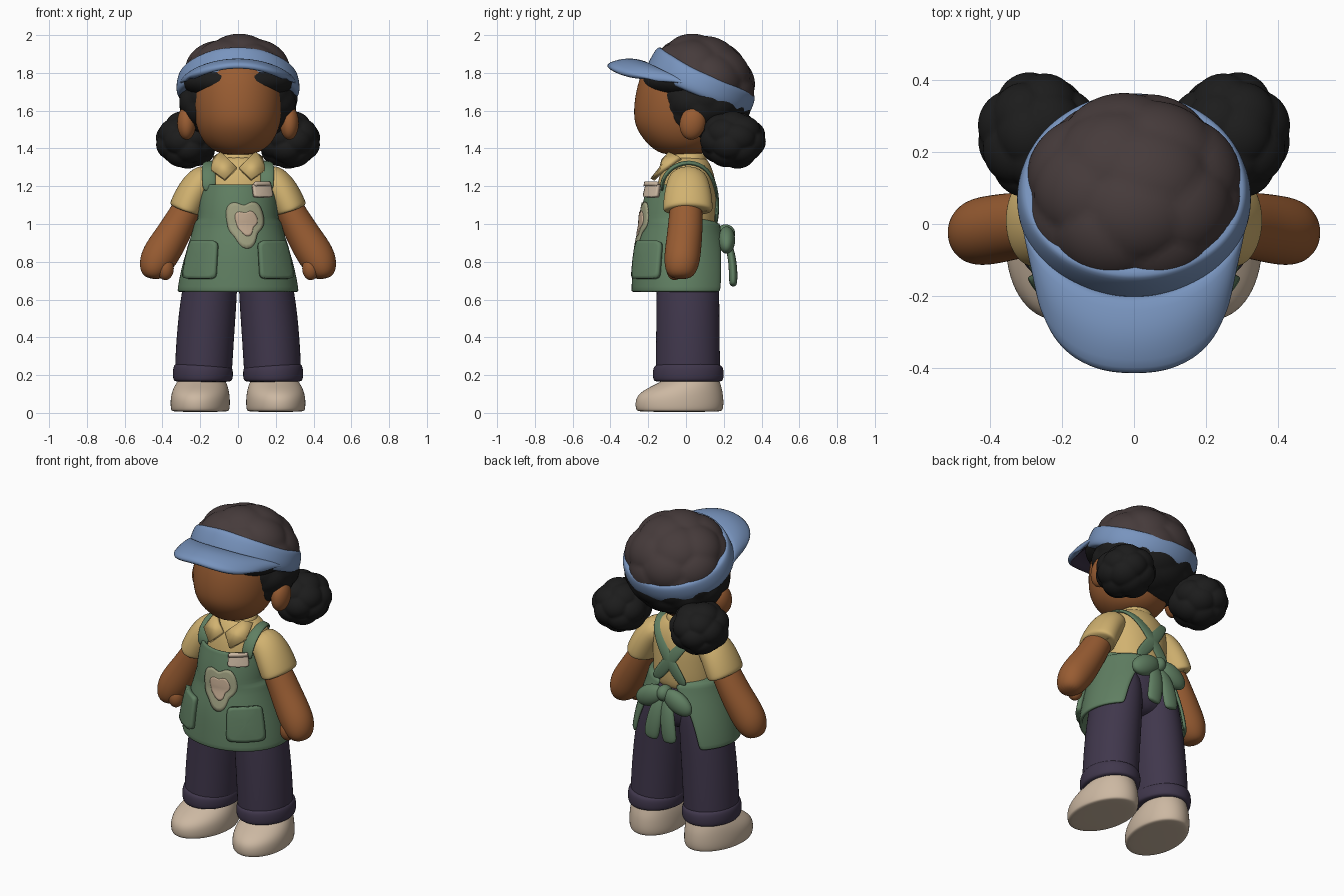
import bpy, bmesh, math
from math import sin, cos, pi, radians
from mathutils import Vector, Matrix
from mathutils.bvhtree import BVHTree

if "Cube" in bpy.data.objects:
    bpy.data.objects.remove(bpy.data.objects["Cube"])

def colour(name, r, g, b):
    m = bpy.data.materials.new(name)
    m.diffuse_color = [((c / 255 + .055) / 1.055) ** 2.4 for c in (r, g, b)] + [1]
    m.use_nodes = True
    m.node_tree.nodes["Principled BSDF"].inputs["Base Color"].default_value = m.diffuse_color
    return m

SKIN = colour("brown skin", 152, 92, 50)
GREEN = colour("apron green", 96, 127, 98)
YELLOW = colour("shirt yellow", 209, 178, 112)
PURPLE = colour("dark purple", 64, 55, 76)
BEIGE = colour("shoe beige", 204, 184, 162)
BLUE = colour("visor blue", 120, 148, 190)
BROWN = colour("crown dark brown", 70, 59, 59)
BLACK = colour("hair black", 28, 28, 28)
PALE = colour("patch pale green", 158, 159, 128)
PINK = colour("patch pale pink", 195, 170, 145)

def mesh(name, verts, faces, mats, mirror=False, solid=0, sub=0):
    me = bpy.data.meshes.new(name)
    me.from_pydata([tuple(v) for v in verts], [], faces)
    for m in mats:
        me.materials.append(m)
    for p in me.polygons:
        p.use_smooth = True
    ob = bpy.data.objects.new(name, me)
    bpy.context.collection.objects.link(ob)
    if mirror:
        ob.modifiers.new("mirror", 'MIRROR').use_mirror_merge = False
    if solid:
        s = ob.modifiers.new("thickness", 'SOLIDIFY')
        s.thickness, s.offset = solid, 0
        s.material_offset = len(mats) - 1
    if sub:
        s = ob.modifiers.new("smooth", 'SUBSURF')
        s.levels = s.render_levels = sub
    return ob

def loft(name, rings, mat, mirror=False, ref=(0, 1, 0), n=16, sub=2, place=None, axis=None):
    """Closed tube through rings of (x, y, z, radius_u, radius_v)."""
    verts, c = [], [Vector(r[:3]) for r in rings]
    for i, r in enumerate(rings):
        t = Vector(axis) if axis else (c[min(i + 1, len(c) - 1)] - c[max(i - 1, 0)]).normalized()
        v = Vector(ref)
        v = (v - t * v.dot(t)).normalized()
        u = v.cross(t)
        verts += [c[i] + u * r[3] * cos(2 * pi * k / n) + v * r[4] * sin(2 * pi * k / n) for k in range(n)]
    faces = [(i * n + k, i * n + (k + 1) % n, (i + 1) * n + (k + 1) % n, (i + 1) * n + k)
             for i in range(len(rings) - 1) for k in range(n)]
    faces += [tuple(range(n))[::-1], tuple(range(len(verts) - n, len(verts)))]
    if place:
        verts = [place(v) for v in verts]
    return mesh(name, verts, faces, [mat], mirror, 0, sub)

def blob(name, loc, size, mat, mirror=False, lobes=0, amp=0, rot=None, flat_below=1):
    """Ellipsoid, optionally divided into rounded lobes."""
    bm = bmesh.new()
    bmesh.ops.create_icosphere(bm, subdivisions=5 if lobes else 4, radius=1)
    seeds = []
    for i in range(lobes):
        z = 1 - (2 * i + 1) / lobes
        r = math.sqrt(1 - z * z)
        seeds.append(Vector((r * cos(i * 2.39996), r * sin(i * 2.39996), z)))
    for v in bm.verts:
        d = v.co.normalized()
        k = 1
        if seeds:
            a = math.acos(min(1, max(d.dot(s) for s in seeds)))
            k = 1 - amp * min(1.3, a * math.sqrt(lobes) / 2.2) ** 2
        p = Vector((d.x * size[0], d.y * size[1], d.z * size[2])) * k
        if p.z < 0:
            p.z *= flat_below
        v.co = (rot @ p if rot else p) + Vector(loc)
    bm.verts.index_update()
    verts = [v.co.copy() for v in bm.verts]
    faces = [[v.index for v in f.verts] for f in bm.faces]
    bm.free()
    return mesh(name, verts, faces, [mat], mirror)

def grid_faces(rows, cols):
    return [(i * cols + j, i * cols + j + 1, (i + 1) * cols + j + 1, (i + 1) * cols + j)
            for i in range(rows - 1) for j in range(cols - 1)]

# Shoes, turned out slightly
turn = Matrix.Rotation(radians(7), 3, 'Z')
loft("shoe", [(0, 0, .005, .145, .22), (0, 0, .012, .157, .236), (0, 0, .05, .16, .241), (0, .003, .09, .158, .235),
              (0, .022, .125, .15, .21), (0, .055, .16, .135, .165), (0, .075, .19, .115, .135), (0, .075, .2, .09, .11)],
     BEIGE, True, axis=(0, 0, 1), place=lambda v: turn @ v + Vector((.2, -.035, 0)))

# Trousers
loft("trouser_leg", [(.186, .01, .18, .15, .17), (.184, .01, .2, .155, .175), (.174, .01, .4, .156, .172),
                     (.154, .01, .62, .152, .17), (.132, .01, .78, .135, .168), (.11, .01, .95, .1, .15)], PURPLE, True)
loft("trouser_cuff", [(.186, .012, .162, .145, .175), (.186, .012, .172, .161, .19), (.186, .012, .21, .164, .193),
                      (.185, .012, .247, .16, .188), (.184, .012, .258, .14, .165)], PURPLE, True)
loft("hips", [(0, .01, .68, .15, .11), (0, .01, .78, .23, .16), (0, .01, .9, .21, .168), (0, .01, .99, .19, .15)], PURPLE)

# Shirt, sleeves and collar
loft("shirt", [(0, 0, .92, .19, .15), (0, 0, 1.0, .2, .168), (0, 0, 1.12, .2, .168), (0, .005, 1.22, .205, .158),
               (0, .01, 1.29, .195, .138), (0, .015, 1.335, .14, .11), (0, .015, 1.36, .09, .085)], YELLOW)
loft("sleeve", [(.13, .01, 1.27, .07, .09), (.2, .01, 1.22, .09, .115), (.245, .01, 1.15, .092, .13),
                (.275, .01, 1.085, .092, .135), (.282, .01, 1.065, .088, .13), (.28, .01, 1.07, .06, .09)], YELLOW, True)
loft("collar_band", [(0, .015, 1.29, .115, .1), (0, .015, 1.33, .115, .1), (0, .015, 1.37, .098, .09),
                     (0, .015, 1.375, .08, .08)], YELLOW)
mesh("collar_flap", [(.008, -.13, 1.295), (.07, -.178, 1.235), (.14, -.125, 1.285), (.125, -.03, 1.35),
                     (.085, -.085, 1.375), (.045, -.12, 1.335)], [(0, 1, 2, 5), (2, 3, 4, 5)], [YELLOW], True, .025)

# Arms and hands
loft("arm", [(.22, 0, 1.17, .07, .08), (.275, 0, 1.07, .082, .09), (.335, -.005, .96, .09, .095), (.39, -.015, .87, .1, .098),
             (.433, -.022, .8, .097, .097), (.455, -.03, .74, .072, .08), (.46, -.03, .71, .035, .045)], SKIN, True)
blob("thumb", (.385, -.06, .765), (.045, .045, .062), SKIN, True)

# Apron: a skirt wrapping to the back and a bib above the waist
rows = [(.64, .312, .27, -.01, 134), (.655, .311, .27, -.01, 136), (.75, .295, .262, -.012, 139), (.86, .264, .245, -.02, 146),
        (.94, .239, .222, -.024, 158), (.99, .224, .208, -.025, 168), (1.01, .222, .207, -.026, 164),
        (1.025, .219, .205, -.027, 110), (1.08, .211, .2, -.025, 80), (1.15, .2, .19, -.02, 68),
        (1.2, .19, .18, -.015, 64), (1.21, .19, .18, -.015, 63)]
cols = 33
verts = []
for z, rx, ry, cy, half in rows:
    for j in range(cols):
        a = radians(half) * (2 * j / (cols - 1) - 1)
        verts.append((rx * sin(a), cy - ry * cos(a), z))
apron = mesh("apron", verts, grid_faces(len(rows), cols), [GREEN], False, .02, 1)
loft("apron_strap", [(.152, -.125, 1.17, .01, .036), (.153, -.13, 1.22, .012, .038), (.158, -.09, 1.295, .013, .038),
                     (.15, 0, 1.332, .014, .038), (.125, .085, 1.312, .014, .038), (.08, .143, 1.25, .012, .038),
                     (.0, .17, 1.13, .012, .038), (-.11, .158, .99, .012, .038)], GREEN, True, ref=(1, 0, 0), n=10)

# Bow at the back
blob("bow_knot", (0, .21, .95), (.042, .05, .048), GREEN)
blob("bow_loop", (.095, .215, .915), (.1, .045, .062), GREEN, True, rot=Matrix.Rotation(radians(28), 3, 'Y'))
loft("bow_tail", [(.01, .2, .95, .015, .02), (.035, .235, .87, .022, .045), (.05, .25, .77, .024, .052),
                  (.062, .25, .69, .024, .052), (.065, .25, .67, .015, .035)], GREEN, True, ref=(1, 0, 0), n=10)

# Plates laid on the apron surface
bpy.context.view_layer.update()
tree = BVHTree.FromObject(apron, bpy.context.evaluated_depsgraph_get())

def plate(name, ang, z, shape, mat, lift, thick, mirror=False, n=40, rings=7):
    verts = []
    for i in range(rings):
        for k in range(n):
            x, dz = shape(2 * pi * k / n)
            s = (i + .02) / (rings - 1 + .02)
            a = ang + x * s / .25
            d = Vector((sin(a), -cos(a), 0))
            hit = tree.ray_cast(Vector((0, -.03, z + dz * s)) + d, -d)[0]
            verts.append((hit or Vector((0, -.03, z + dz * s)) + d * .2) + d * lift)
    faces = [(i * n + k, i * n + (k + 1) % n, (i + 1) * n + (k + 1) % n, (i + 1) * n + k)
             for i in range(rings - 1) for k in range(n)] + [tuple(range(n))[::-1]]
    return mesh(name, verts, faces, [mat], mirror, thick)

def box(w, h, p=.25):
    sg = lambda v: math.copysign(abs(v) ** p, v)
    return lambda t: (w * sg(cos(t)), h * sg(sin(t)))

def splash(rx, rz, b):
    k = lambda t: 1 + .16 * sin(3 * t) + .07 * cos(5 * t + b)
    return lambda t: (rx * cos(t) * k(t), rz * sin(t) * k(t))

plate("pocket", .82, .81, box(.095, .1), GREEN, .012, .032, True)
plate("patch", .18, 1.01, splash(.118, .115, 1), PALE, .003, .009)
plate("patch_centre", .2, 1.01, splash(.066, .062, .5), PINK, .007, .009)
plate("name_tag", .7, 1.178, box(.07, .036), BEIGE, .014, .025)

# Head
loft("neck", [(0, .015, 1.28, .08, .075), (0, .015, 1.36, .075, .07), (0, .015, 1.45, .08, .075)], SKIN)
loft("face", [(0, -.05, 1.365, .06, .07), (0, -.05, 1.385, .125, .135), (0, -.042, 1.43, .185, .195), (0, -.035, 1.5, .222, .24),
              (0, -.03, 1.58, .238, .254), (0, -.03, 1.68, .24, .245), (0, -.02, 1.77, .225, .225),
              (0, .03, 1.84, .15, .15)], SKIN)
blob("ear", (.272, .035, 1.535), (.05, .068, .09), SKIN, True, rot=Matrix.Rotation(radians(-12), 3, 'X'))

# Hair
blob("scalp_hair", (0, .085, 1.65), (.318, .265, .23), BLACK, lobes=50, amp=.04)
blob("front_hairline", (0, 0, 1.755), (.298, .238, .11), BLACK)
blob("hair_bunch", (.268, .247, 1.445), (.172, .18, .155), BLACK, True, lobes=20, amp=.1)
tilt = Matrix.Rotation(radians(-23), 3, 'X')
mid = Vector((0, .08, 1.745))
blob("crown_hair", mid, (.312, .295, .258), BROWN, lobes=26, amp=.06, rot=tilt, flat_below=.15)

# Visor band, taller at the front, with a drooping brim
def band_place(v):
    lift = .04 * max(0, -v.y / .29) ** 2 if v.z > .02 else 0
    return tilt @ (v + Vector((0, 0, lift))) + mid
loft("visor_band", [(0, 0, -.07, .29, .27), (0, 0, -.067, .322, .292), (0, 0, -.03, .33, .302), (0, 0, .02, .324, .3),
                    (0, 0, .055, .312, .29), (0, 0, .058, .285, .262)], BLUE, n=32, place=band_place)
verts, nr, nc = [], 6, 25
for i in range(nr):
    s = i / (nr - 1)
    for j in range(nc):
        a = radians(82) * (2 * j / (nc - 1) - 1)
        iy = .08 - .28 * cos(a)
        inner = Vector((.308 * sin(a), iy, 1.715 - (iy - .08) * .44))
        ox = math.copysign(abs(sin(a)) ** .85, a) * .262
        outer = Vector((ox, -.03 - .388 * cos(a) ** .6, 1.832 - 1.0 * ox * ox))
        p = inner.lerp(outer, s)
        p.z += .025 * sin(pi * s) * cos(a)
        verts.append(p)
brim = mesh("visor_brim", verts, grid_faces(nr, nc), [BLUE, PURPLE], False, .036, 1)
if sum(p.normal.z for p in brim.data.polygons) < 0:
    brim.data.flip_normals()
